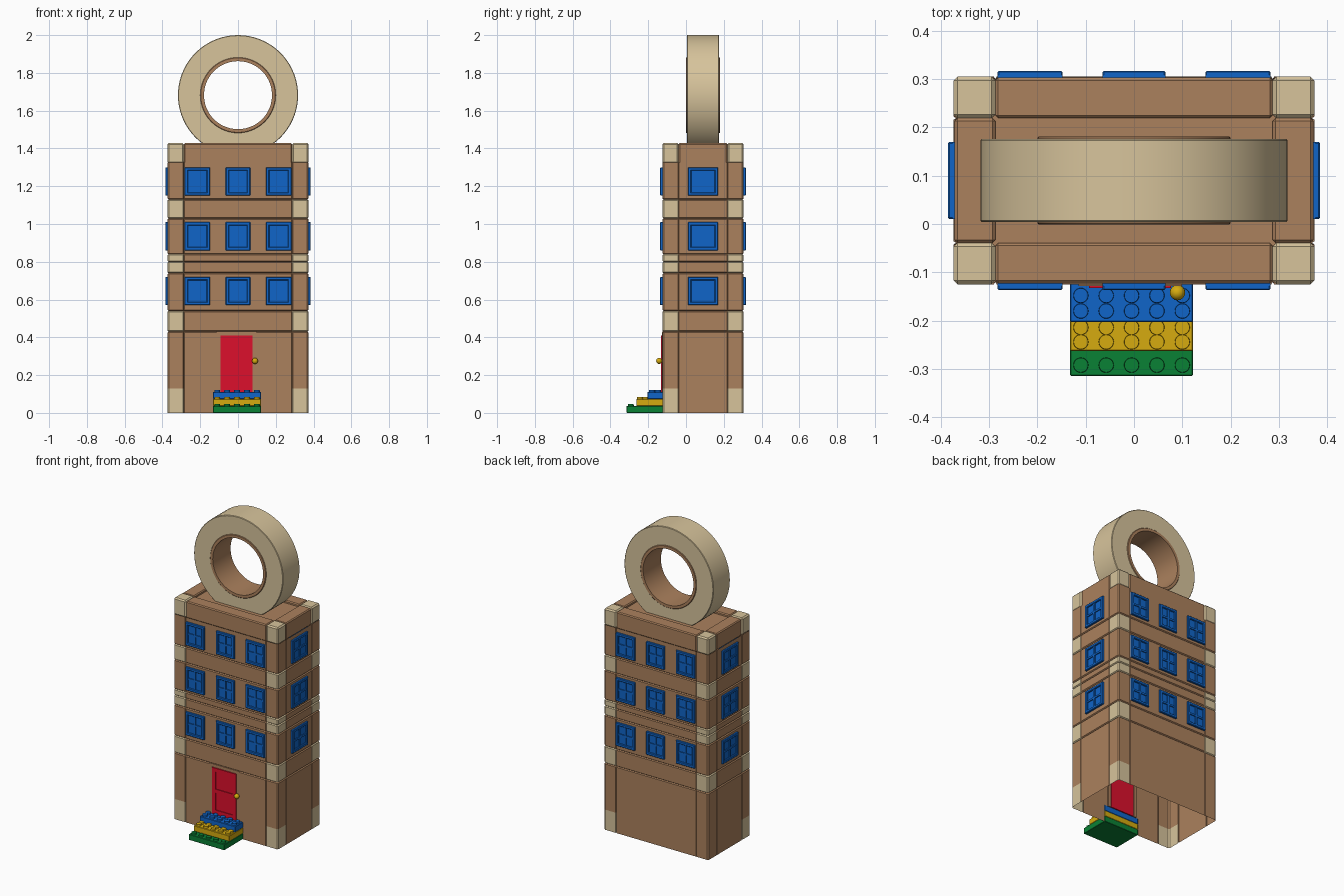
import bpy, bmesh, math
from mathutils import Matrix, Vector

if "Cube" in bpy.data.objects:
    bpy.data.objects.remove(bpy.data.objects["Cube"])


def material(name, rgb):
    m = bpy.data.materials.new(name)
    m.use_nodes = True
    m.diffuse_color = (*rgb, 1)
    m.node_tree.nodes["Principled BSDF"].inputs["Base Color"].default_value = (*rgb, 1)
    return m


BROWN = material("brown wall", (0.41, 0.22, 0.11))
CREAM = material("cream stone", (0.68, 0.55, 0.33))
BLUE = material("blue", (0.005, 0.13, 0.58))
RED = material("red", (0.72, 0.005, 0.025))
YELLOW = material("yellow", (0.67, 0.41, 0.005))
GREEN = material("green", (0.003, 0.22, 0.035))

HX, HY, CY = 0.373, 0.215, 0.09     # half sizes and y centre of the tower
CORNER = 0.086                      # width of the corner stones
STOREYS = (0.57, 0.86, 1.15)        # window sill heights


def finish(bm, name, mats, smooth=False):
    bmesh.ops.recalc_face_normals(bm, faces=bm.faces)
    mesh = bpy.data.meshes.new(name)
    bm.to_mesh(mesh)
    bm.free()
    for m in mats:
        mesh.materials.append(m)
    ob = bpy.data.objects.new(name, mesh)
    bpy.context.collection.objects.link(ob)
    if smooth:
        bpy.ops.object.select_all(action='DESELECT')
        ob.select_set(True)
        bpy.context.view_layer.objects.active = ob
        bpy.ops.object.shade_smooth_by_angle(angle=math.radians(35))
    return ob


def add_box(bm, lo, hi, bevel=0):
    lo, hi = Vector(lo), Vector(hi)
    mat = Matrix.Translation((lo + hi) / 2) @ Matrix.Diagonal((*(hi - lo), 1))
    verts = bmesh.ops.create_cube(bm, size=1, matrix=mat)["verts"]
    if bevel:
        edges = list({e for v in verts for e in v.link_edges})
        bmesh.ops.bevel(bm, geom=edges, offset=bevel, segments=1, affect='EDGES')


def box(name, lo, hi, mat, bevel=0):
    bm = bmesh.new()
    add_box(bm, lo, hi, bevel)
    return finish(bm, name, [mat])


# Tower shell: one hollow skin, grooved between the courses and corner stones
def outline(inset):
    hx, hy, a, g, c = HX - inset, HY - inset, CORNER, 0.003, 0.008
    quad = [(hx, HY - a - g), (hx - 0.005, HY - a), (hx, HY - a + g), (hx, hy - c),
            (hx - c, hy), (HX - a + g, hy), (HX - a, hy - 0.005), (HX - a - g, hy)]
    pts = []
    for sx, sy in ((1, 1), (-1, 1), (-1, -1), (1, -1)):
        q = quad if sx * sy > 0 else quad[::-1]
        pts += [(x * sx, y * sy + CY) for x, y in q]
    return pts


levels = [(0, 0), (0.13, 0)]
for z in (0.43, 0.54, 0.74, 0.8, 0.84, 1.03, 1.13):
    levels += [(z - 0.005, 0), (z, 0.006), (z + 0.005, 0)]
levels += [(1.325, 0)]
cream_bands = ((0, 0.13), (0.43, 0.54), (0.74, 0.84), (1.03, 1.13))

bm = bmesh.new()
rings = [[bm.verts.new((x, y, z)) for x, y in outline(d)] for z, d in levels]
for (z0, _), (z1, _), low, high in zip(levels, levels[1:], rings, rings[1:]):
    mid = (z0 + z1) / 2
    banded = any(b0 < mid < b1 for b0, b1 in cream_bands)
    for i in range(len(low)):
        j = (i + 1) % len(low)
        f = bm.faces.new((low[i], low[j], high[j], high[i]))
        plain_foot = mid < 0.13 and i // 8 == 1
        f.material_index = int(banded and 1 <= i % 8 <= 5 and not plain_foot)
finish(bm, "tower_walls", [BROWN, CREAM])

# Parapet: corner stones and beams around a slightly sunken roof
Z0, Z1 = 1.32, 1.43
for sx in (-1, 1):
    for sy in (-1, 1):
        xs = sorted((sx * HX, sx * (HX - CORNER)))
        ys = sorted((CY + sy * HY, CY + sy * (HY - CORNER)))
        box("parapet_corner", (xs[0], ys[0], Z0), (xs[1], ys[1], Z1), CREAM, 0.008)
IX, IY = HX - CORNER, HY - CORNER
for s in (-1, 1):
    ys = sorted((CY + s * (HY - 0.002), CY + s * IY))
    box("parapet_long_beam", (-IX, ys[0], Z0), (IX, ys[1], Z1 - 0.002), BROWN, 0.006)
    xs = sorted((s * (HX - 0.002), s * IX))
    box("parapet_short_beam", (xs[0], CY - IY, Z0), (xs[1], CY + IY, Z1 - 0.002), BROWN, 0.006)
box("roof", (-IX - 0.01, CY - IY - 0.01, 1.35), (IX + 0.01, CY + IY + 0.01, 1.412), BROWN)


# Roof ring and its lining
def hoop(name, r_in, r_out, half, mat, bevel):
    b = bevel
    profile = [(r_in, -half), (r_out - b, -half), (r_out, b - half),
               (r_out, half - b), (r_out - b, half), (r_in, half)]
    n = 72
    bm = bmesh.new()
    loops = []
    for k in range(n):
        t = math.tau * k / n
        loops.append([bm.verts.new((r * math.sin(t), CY + y, 1.682 + r * math.cos(t)))
                      for r, y in profile])
    for k in range(n):
        a, c = loops[k], loops[(k + 1) % n]
        for i in range(len(profile)):
            j = (i + 1) % len(profile)
            bm.faces.new((a[i], a[j], c[j], c[i]))
    finish(bm, name, [mat], True)


hoop("roof_ring", 0.195, 0.318, 0.086, CREAM, 0.003)
hoop("ring_lining", 0.18, 0.2, 0.091, BROWN, 0.003)


# Windows: frame, crossbars and panes, drawn flat and turned to each wall
def window(name, width, matrix):
    w, h, bar = width / 2, 0.15, 0.018
    bm = bmesh.new()
    add_box(bm, (-w, -0.003, 0), (w, 0.01, h))
    for s in (-1, 1):
        xs = sorted((s * w, s * (w - bar)))
        add_box(bm, (xs[0], -0.012, 0), (xs[1], 0.01, h), 0.003)
    for z in (0, h - bar):
        add_box(bm, (-w, -0.012, z), (w, 0.01, z + bar), 0.003)
    add_box(bm, (-0.006, -0.009, 0), (0.006, 0.01, h))
    add_box(bm, (-w, -0.009, h / 2 - 0.006), (w, 0.01, h / 2 + 0.006))
    bm.transform(matrix)
    finish(bm, name, [BLUE])


for z in STOREYS:
    for turn in (0, math.pi):
        for x in (-0.215, 0, 0.215):
            m = (Matrix.Translation((0, CY, z)) @ Matrix.Rotation(turn, 4, 'Z')
                 @ Matrix.Translation((x, -HY, 0)))
            window("front_window" if turn == 0 else "back_window", 0.135 if x else 0.13, m)
    for turn in (math.pi / 2, -math.pi / 2):
        m = (Matrix.Translation((0, CY, z)) @ Matrix.Rotation(turn, 4, 'Z')
             @ Matrix.Translation((0, -HX, 0)))
        window("side_window", 0.16, m)

# Door with two sunken panels, surround and knob
FRONT = CY - HY
bm = bmesh.new()
add_box(bm, (-0.093, FRONT - 0.002, 0.11), (0.077, FRONT + 0.01, 0.41))
for x in (-0.093, 0.052):
    add_box(bm, (x, FRONT - 0.007, 0.11), (x + 0.025, FRONT + 0.01, 0.41))
for z, h in ((0.11, 0.03), (0.25, 0.025), (0.385, 0.025)):
    add_box(bm, (-0.093, FRONT - 0.007, z), (0.077, FRONT + 0.01, z + h))
finish(bm, "door", [RED])
for x in (-0.115, 0.079):
    box("door_jamb", (x, FRONT - 0.003, 0.11), (x + 0.02, FRONT + 0.01, 0.432), BROWN)
box("door_lintel", (-0.115, FRONT - 0.003, 0.412), (0.099, FRONT + 0.01, 0.432), BROWN)
bm = bmesh.new()
bmesh.ops.create_uvsphere(bm, u_segments=16, v_segments=10, radius=0.016,
                          matrix=Matrix.Translation((0.09, FRONT - 0.017, 0.275)))
finish(bm, "door_knob", [YELLOW], True)

# Studded steps
steps = (("bottom_step", GREEN, -0.314, 0, (-0.292,)),
         ("middle_step", YELLOW, -0.263, 0.037, (-0.244, -0.214)),
         ("top_step", BLUE, -0.203, 0.074, (-0.18, -0.148)))
for name, mat, y, z, rows in steps:
    bm = bmesh.new()
    add_box(bm, (-0.132, y, z), (0.122, FRONT + 0.004, z + 0.037), 0.002)
    for row in rows:
        for k in range(5):
            m = Matrix.Translation((-0.11 + 0.0525 * k, row, z + 0.04))
            bmesh.ops.create_cone(bm, cap_ends=True, segments=20, radius1=0.016,
                                  radius2=0.015, depth=0.016, matrix=m)
    finish(bm, name, [mat], True)
